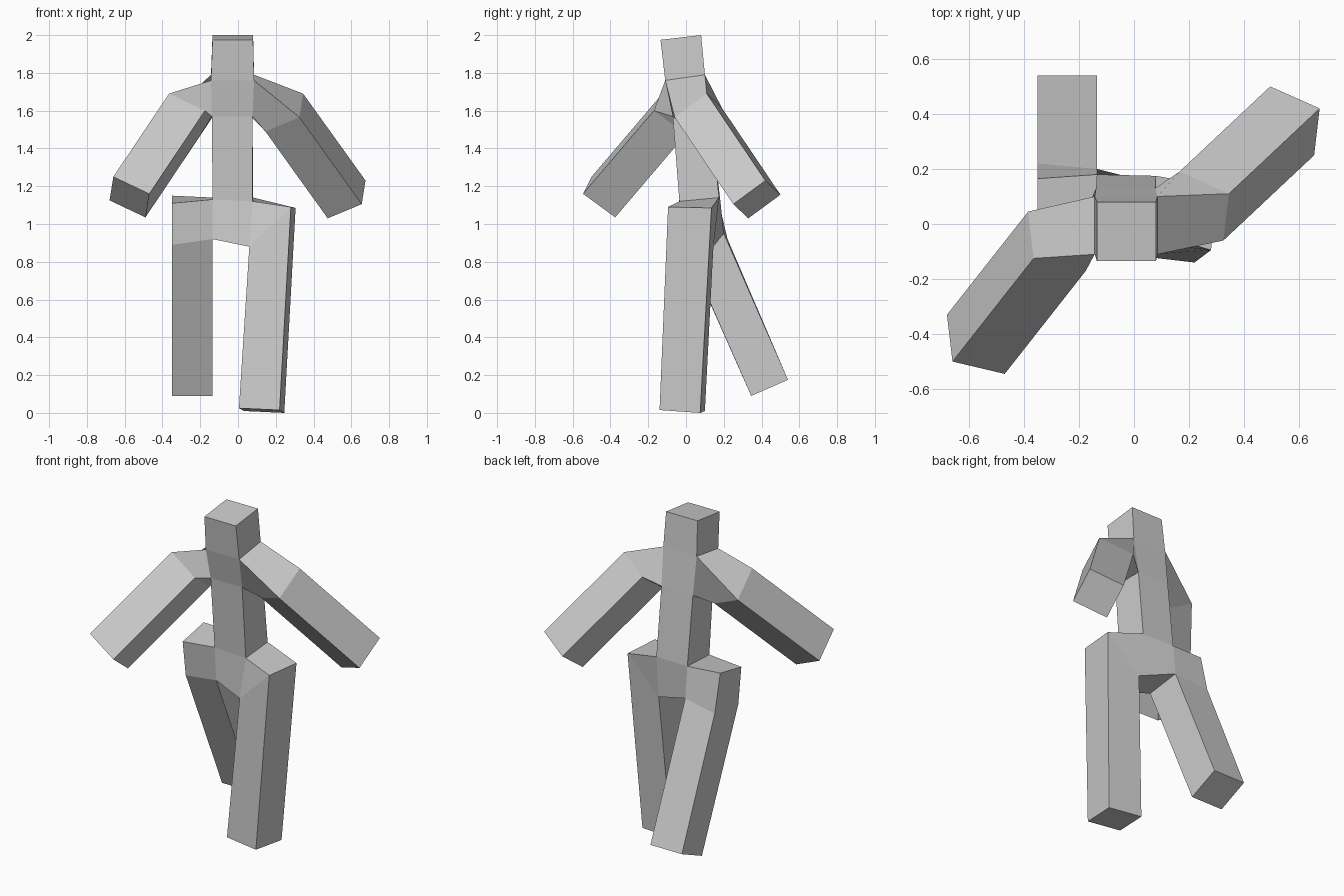
import bpy
import bmesh
from mathutils import Vector

if "Cube" in bpy.data.objects:
    bpy.data.objects.remove(bpy.data.objects["Cube"])

GREY = (0.6, 0.6, 0.6, 1.0)
grey = bpy.data.materials.new("plain grey")
grey.use_nodes = True
grey.diffuse_color = GREY
grey.node_tree.nodes["Principled BSDF"].inputs["Base Color"].default_value = GREY


def make_part(name, points, faces):
    """Create one flat-shaded object from corner points and faces."""
    bm = bmesh.new()
    verts = [bm.verts.new(p) for p in points]
    for face in faces:
        bm.faces.new([verts[i] for i in face])
    bmesh.ops.recalc_face_normals(bm, faces=bm.faces)
    mesh = bpy.data.meshes.new(name)
    bm.to_mesh(mesh)
    bm.free()
    mesh.materials.append(grey)
    part = bpy.data.objects.new(name, mesh)
    bpy.context.collection.objects.link(part)
    return part


def loft(name, start, end, cap=False):
    """Bridge two square cross-sections, optionally closing the far end."""
    n = len(start)
    faces = [(i, (i + 1) % n, n + (i + 1) % n, n + i) for i in range(n)]
    if cap:
        faces.append(tuple(range(n, 2 * n)))
    return make_part(name, list(start) + list(end), faces)


def parallelogram(corner, across, down):
    """Cross-section from one corner and its two edges."""
    c, a, d = Vector(corner), Vector(across), Vector(down)
    return [c, c + a, c + a + d, c + d]


def level(right, left, front, back):
    """Trunk section; front and back are (y, z) pairs."""
    return [(right, *front), (left, *front), (left, *back), (right, *back)]


# Pelvis outlines, running over the top from the right hip to the left
# hip and back along the crotch; each has the waist and leg corners on it
pelvis_front = [(-.35, -.04, 1.11), (-.135, -.035, 1.13), (.078, -.035, 1.12),
                (.28, -.095, 1.09), (.06, -.07, .88),
                (-.135, -.02, .92), (-.35, -.01, .89)]
pelvis_back = [(-.35, .165, 1.15), (-.135, .18, 1.14), (.08, .175, 1.14),
               (.305, .135, 1.085), (.085, .145, .88),
               (-.135, .2, .95), (-.35, .22, .92)]
n = len(pelvis_front)
panels = [(0, 1, 5, 6), (1, 2, 4, 5), (2, 3, 4)]
faces = panels + [tuple(n + i for i in p) for p in panels]
for a, b in ((0, 1), (2, 3), (4, 5), (6, 0)):
    faces.append((a, b, n + b, n + a))
make_part("pelvis", pelvis_front + pelvis_back, faces)


def pelvis_opening(a, b):
    return [pelvis_front[a], pelvis_front[b], pelvis_back[b], pelvis_back[a]]


# Trunk and head
waist = pelvis_opening(1, 2)
chest = level(-.138, .077, (-.07, 1.57), (.13, 1.56))
neck = level(-.143, .085, (-.11, 1.76), (.1, 1.79))
crown = level(-.135, .08, (-.135, 1.975), (.08, 2.0))
loft("torso", waist, chest)
loft("chest", chest, neck)
loft("head", neck, crown, cap=True)

# Legs: the left one stands, the right one swings back
left_foot = [(.22, -.14, .015), (.005, -.115, .025),
             (.03, .1, .01), (.245, .075, 0)]
loft("left_leg", pelvis_opening(3, 4), left_foot, cap=True)
right_foot = [(-.135, .345, .09), (-.35, .345, .09),
              (-.35, .54, .175), (-.135, .54, .175)]
loft("right_leg", pelvis_opening(5, 6), right_foot, cap=True)


# Arms: a shoulder blends the chest side into a straight square limb
def arm(side, corners, corner, across, down, reach):
    socket = [ring[i] for ring, i in corners]
    start = parallelogram(corner, across, down)
    tip = [p + Vector(reach) for p in start]
    loft(side + "_shoulder", socket, start)
    loft(side + "_arm", start, tip, cap=True)


arm("left", [(neck, 2), (neck, 1), (chest, 1), (chest, 2)],
    (.345, .11, 1.69), (-.02, -.17, -.125), (-.18, .08, -.075),
    (.33, .31, -.46))
arm("right", [(neck, 0), (neck, 3), (chest, 3), (chest, 0)],
    (-.365, -.125, 1.69), (-.02, .17, -.125), (.19, -.045, -.09),
    (-.295, -.375, -.44))
